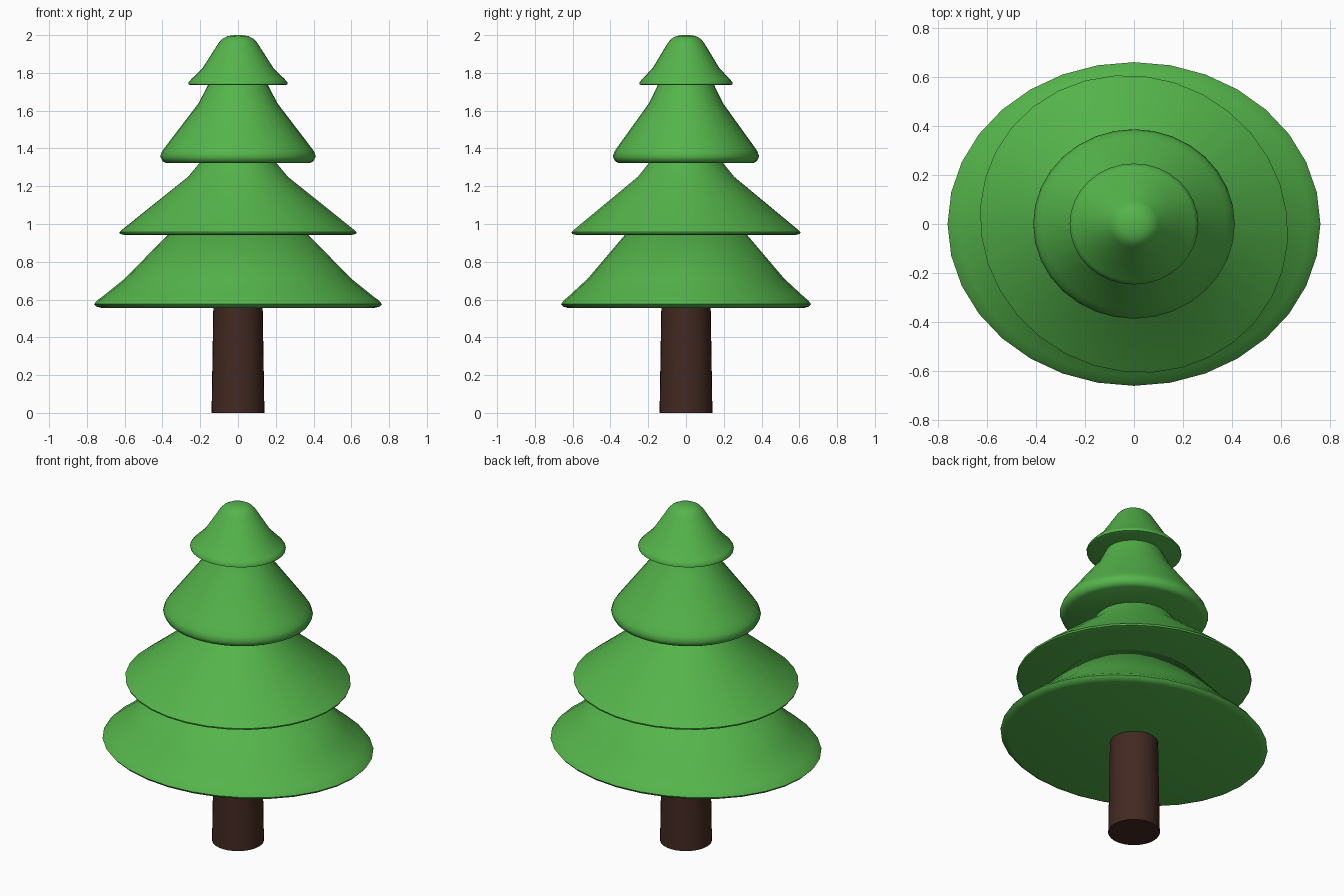
import bpy, bmesh, math

if "Cube" in bpy.data.objects:
    bpy.data.objects.remove(bpy.data.objects["Cube"])

SEGMENTS = 32


def material(name, color):
    mat = bpy.data.materials.new(name)
    mat.diffuse_color = color
    mat.use_nodes = True
    mat.node_tree.nodes["Principled BSDF"].inputs["Base Color"].default_value = mat.diffuse_color
    return mat


def lathe(name, profile, mat, depth=1.0, turn=0.0):
    """Spin a (radius, z) profile into a closed solid, squash in y, then turn."""
    bm = bmesh.new()
    rings = []
    for r, z in profile:
        ring = []
        for i in range(SEGMENTS):
            a = 2 * math.pi * i / SEGMENTS
            x, y = r * math.cos(a), r * depth * math.sin(a)
            c, s = math.cos(turn), math.sin(turn)
            ring.append(bm.verts.new((x * c - y * s, x * s + y * c, z)))
        rings.append(ring)
    for low, high in zip(rings, rings[1:]):
        for i in range(SEGMENTS):
            j = (i + 1) % SEGMENTS
            bm.faces.new((low[i], low[j], high[j], high[i]))
    bm.faces.new(rings[0][::-1])
    bm.faces.new(rings[-1])
    mesh = bpy.data.meshes.new(name)
    bm.to_mesh(mesh)
    bm.free()
    obj = bpy.data.objects.new(name, mesh)
    bpy.context.collection.objects.link(obj)
    mesh.materials.append(mat)
    bpy.ops.object.select_all(action='DESELECT')
    obj.select_set(True)
    bpy.context.view_layer.objects.active = obj
    bpy.ops.object.shade_smooth_by_angle(angle=math.radians(50))
    return obj


green = material("needles", (0.09, 0.46, 0.07, 1))
brown = material("bark", (0.055, 0.022, 0.016, 1))

# Trunk
lathe("trunk", [(0.14, 0.0), (0.13, 0.60)], brown)

# Branch tiers, bottom to top
lathe("lower_branches",
      [(0.72, 0.555), (0.75, 0.563), (0.762, 0.576), (0.745, 0.596),
       (0.715, 0.618), (0.60, 0.71), (0.37, 0.945)], green, 0.868)
lathe("middle_branches",
      [(0.61, 0.942), (0.635, 0.948), (0.638, 0.957), (0.618, 0.974),
       (0.268, 1.25), (0.205, 1.325)], green, 0.94, math.radians(-28))
lathe("upper_branches",
      [(0.38, 1.323), (0.40, 1.333), (0.412, 1.358), (0.402, 1.385),
       (0.38, 1.415), (0.208, 1.64), (0.158, 1.737)], green, 0.94)
lathe("top_branches",
      [(0.25, 1.735), (0.262, 1.739), (0.263, 1.748), (0.248, 1.766),
       (0.188, 1.825), (0.10, 1.962), (0.08, 1.982), (0.055, 1.995),
       (0.02, 2.0)], green, 0.94)
